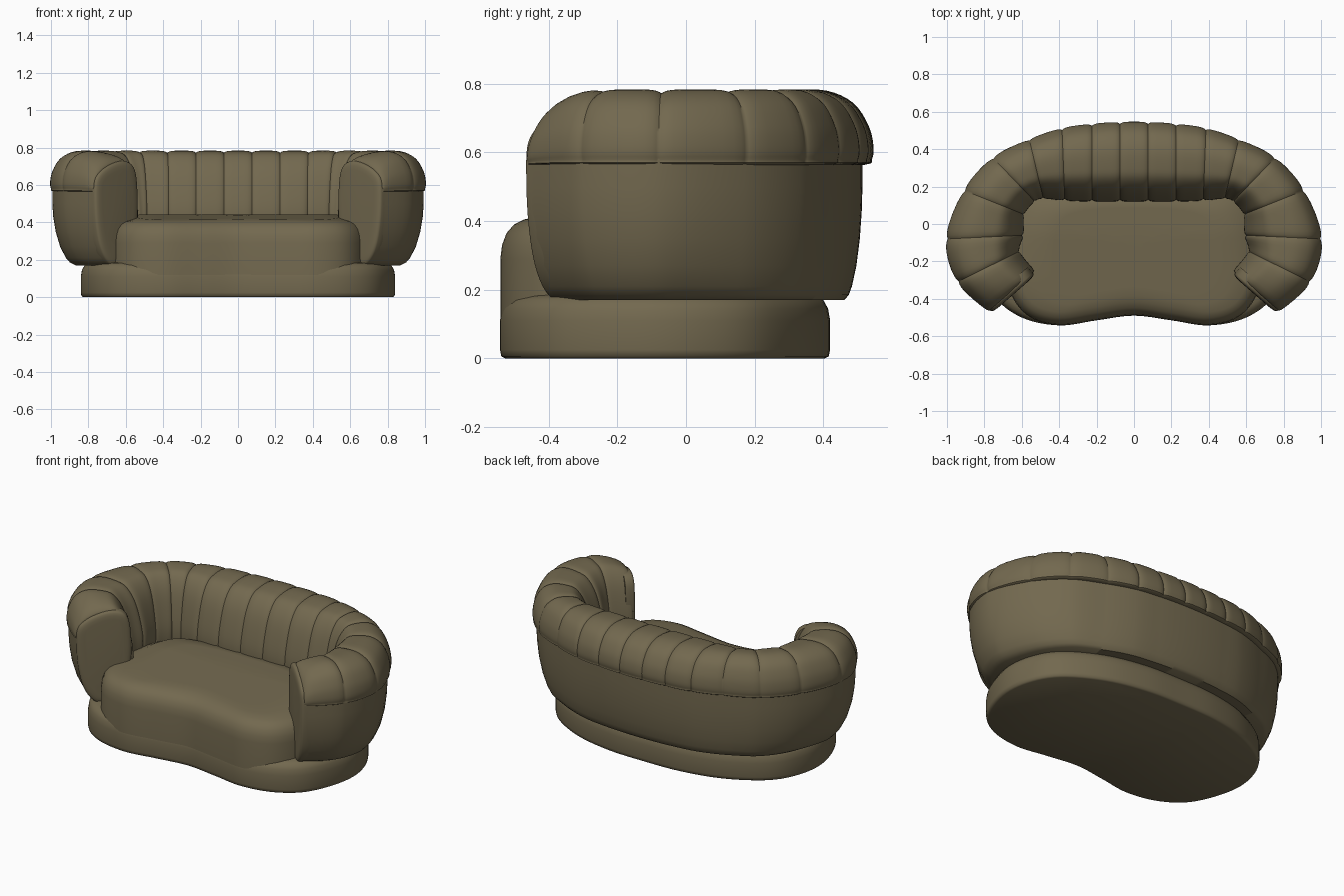
import bpy, bmesh, math
from mathutils import Vector

cube = bpy.data.objects.get("Cube")
if cube:
    bpy.data.objects.remove(cube, do_unlink=True)

# One upholstery colour for the whole sofa
OLIVE = (0.17, 0.14, 0.078, 1)
fabric = bpy.data.materials.new("olive_fabric")
fabric.use_nodes = True
fabric.diffuse_color = OLIVE
bsdf = fabric.node_tree.nodes["Principled BSDF"]
bsdf.inputs["Base Color"].default_value = OLIVE
bsdf.inputs["Roughness"].default_value = 0.8


def spline(pts, u, closed=False):
    """Catmull-Rom point at parameter u (integer u hits a control point)."""
    n = len(pts)
    i = math.floor(u) if closed else min(math.floor(u), n - 2)
    f = u - i
    pick = (lambda k: pts[k % n]) if closed else (lambda k: pts[max(0, min(n - 1, k))])
    a, b, c, d = (Vector(pick(i + k)) for k in (-1, 0, 1, 2))
    return b + 0.5 * f * (c - a + f * (2 * a - 5 * b + 4 * c - d + f * (3 * (b - c) + d - a)))


def smooth_loop(pts, steps):
    return [spline(pts, k / steps, True) for k in range(len(pts) * steps)]


def mirrored(half):
    """Full closed outline from a half running from x = 0 to x = 0."""
    return half + [(-x, y) for x, y in half[-2:0:-1]]


def loft(name, rings, angle=50):
    """Skin a list of closed rings and close both ends."""
    bm = bmesh.new()
    rows = [[bm.verts.new(p) for p in ring] for ring in rings]
    n = len(rows[0])
    for a, b in zip(rows, rows[1:]):
        for j in range(n):
            bm.faces.new((a[j], a[(j + 1) % n], b[(j + 1) % n], b[j]))
    bm.faces.new(rows[0])
    bm.faces.new(rows[-1])
    bmesh.ops.recalc_face_normals(bm, faces=bm.faces)
    mesh = bpy.data.meshes.new(name)
    bm.to_mesh(mesh)
    bm.free()
    mesh.materials.append(fabric)
    ob = bpy.data.objects.new(name, mesh)
    bpy.context.collection.objects.link(ob)
    bpy.ops.object.select_all(action='DESELECT')
    ob.select_set(True)
    bpy.context.view_layer.objects.active = ob
    bpy.ops.object.shade_smooth_by_angle(angle=math.radians(angle))


def inset(loop, d):
    """Move a counter-clockwise 2D loop inward by d."""
    out = []
    for i, p in enumerate(loop):
        t = (loop[(i + 1) % len(loop)] - loop[i - 1]).normalized()
        out.append(p + d * Vector((-t.y, t.x)))
    return out


# Kidney shaped plinth
base_half = [(0, -.49), (.2, -.515), (.4, -.542), (.6, -.5), (.75, -.38), (.835, -.15),
             (.82, .05), (.72, .22), (.5, .35), (.25, .41), (0, .42)]
base = smooth_loop(mirrored(base_half), 6)
base_rings = [(.015, 0), (.004, .006), (0, .025), (0, .11), (.006, .145), (.02, .17), (.045, .182), (.08, .187)]
loft("plinth", [[(p.x, p.y, z) for p in inset(base, d)] for d, z in base_rings])

# Seat cushion, flared into the plinth and rising gently towards the back
seat_half = [(0, -.488), (.2, -.514), (.4, -.541), (.56, -.495), (.655, -.38), (.685, -.22),
             (.66, .02), (.55, .18), (.3, .24), (0, .25)]
seat = smooth_loop(mirrored(seat_half), 6)
seat_rings = [(0, .12), (0, .29), (.005, .33), (.018, .365), (.04, .39), (.07, .405)]
rings = [[(p.x, p.y, z) for p in inset(seat, d)] for d, z in seat_rings]
rim, centre = inset(seat, .07), Vector((0, -.13))
for f in (.12, .3, .5, .7, .9):
    ring = []
    for p in rim:
        q = p.lerp(centre, f)
        ring.append((q.x, q.y, .412 + .03 * min(1, max(0, (q.y + .45) / .4))))
    rings.append(ring)
loft("seat_cushion", rings)

# Tracks of the wrap-around back: one point per seam, inner and outer edge
outer_half = [(.075, .545), (.225, .535), (.385, .512), (.56, .453), (.755, .355), (.91, .18),
              (1.005, -.08), (.945, -.31), (.78, -.468)]
inner_half = [(.075, .12), (.225, .12), (.37, .125), (.485, .135), (.53, .12), (.585, .05),
              (.59, -.06), (.61, -.145), (.53, -.25)]
outer, inner = ([(-x, y) for x, y in h[::-1]] + h for h in (outer_half, inner_half))
LAST = len(outer) - 1
steps = (0, .03, .08, .17, .3, .5, .7, .83, .92, .97)
stations = [i + f for i in range(LAST) for f in steps] + [LAST]

# Padded roll: section is (fraction from inner to outer edge, height)
roll = smooth_loop([(.04, .34), (0, .45), (.055, .58), (.15, .69), (.29, .76), (.46, .78), (.68, .78),
                    (.86, .745), (.965, .68), (1, .62), (.99, .58), (.94, .564), (.5, .54), (.2, .36)], 4)
roll_rings = []
for u in stations:
    a, b = spline(inner, u), spline(outer, u)
    seam = abs(u - round(u))
    pinch = 1 - .05 * (1 - 2 * seam) ** 6
    end = max(0, 1 - min(u, LAST - u)) ** 2
    ring = []
    for t, z in roll:
        p = a.lerp(b, .5 + (t - .5) * pinch)
        z = .56 + (z - .56) * pinch
        z -= end * max(0, z - .56) * (.08 + .33 * t)
        ring.append((p.x, p.y, z))
    roll_rings.append(ring)
loft("padded_back_roll", roll_rings)

# Smooth shell below the roll, tucked in towards the bottom
shell = [(0, .6), (0, .5), (.005, .43), (.018, .35), (.042, .27), (.073, .21), (.095, .185), (.125, .17)]
shell_rings = []
for u in stations:
    a, b = spline(inner, u), spline(outer, u)
    across = (b - a).normalized()
    back = min(1, max(0, b.y / .45))
    ring = [b - across * (.013 + .019 * back + d * (1 - .58 * back)) for d, z in shell]
    ring += [a.lerp(b, .12), a.lerp(b, .08)]
    heights = [z for d, z in shell] + [.17, .55]
    shell_rings.append([(p.x, p.y, z) for p, z in zip(ring, heights)])
loft("outer_shell", shell_rings)

# Rounded panels closing the two arm ends, following the tuck of the shell
panel = smooth_loop([(.18, .172), (.45, .168), (.62, .173), (.76, .215), (.87, .29), (.94, .4), (.965, .52),
                     (.95, .62), (.83, .672), (.6, .712), (.35, .728), (.15, .705), (.06, .62), (.05, .42)], 5)
a, b = Vector(inner_half[-1]), Vector(outer_half[-1])
width = (b - a).length
across = (b - a) / width
out = Vector((across.y, -across.x))
flat = [Vector((t * width, z)) for t, z in panel]
for side, name in ((1, "left_arm_panel"), (-1, "right_arm_panel")):
    rings = []
    for d, push in ((0, -.04), (0, .002), (.004, .01), (.012, .015), (.025, .018), (.045, .02)):
        ring = []
        for q in inset(flat, d):
            p = a + across * q.x + out * push
            ring.append((side * p.x, p.y, q.y))
        rings.append(ring)
    loft(name, rings)
